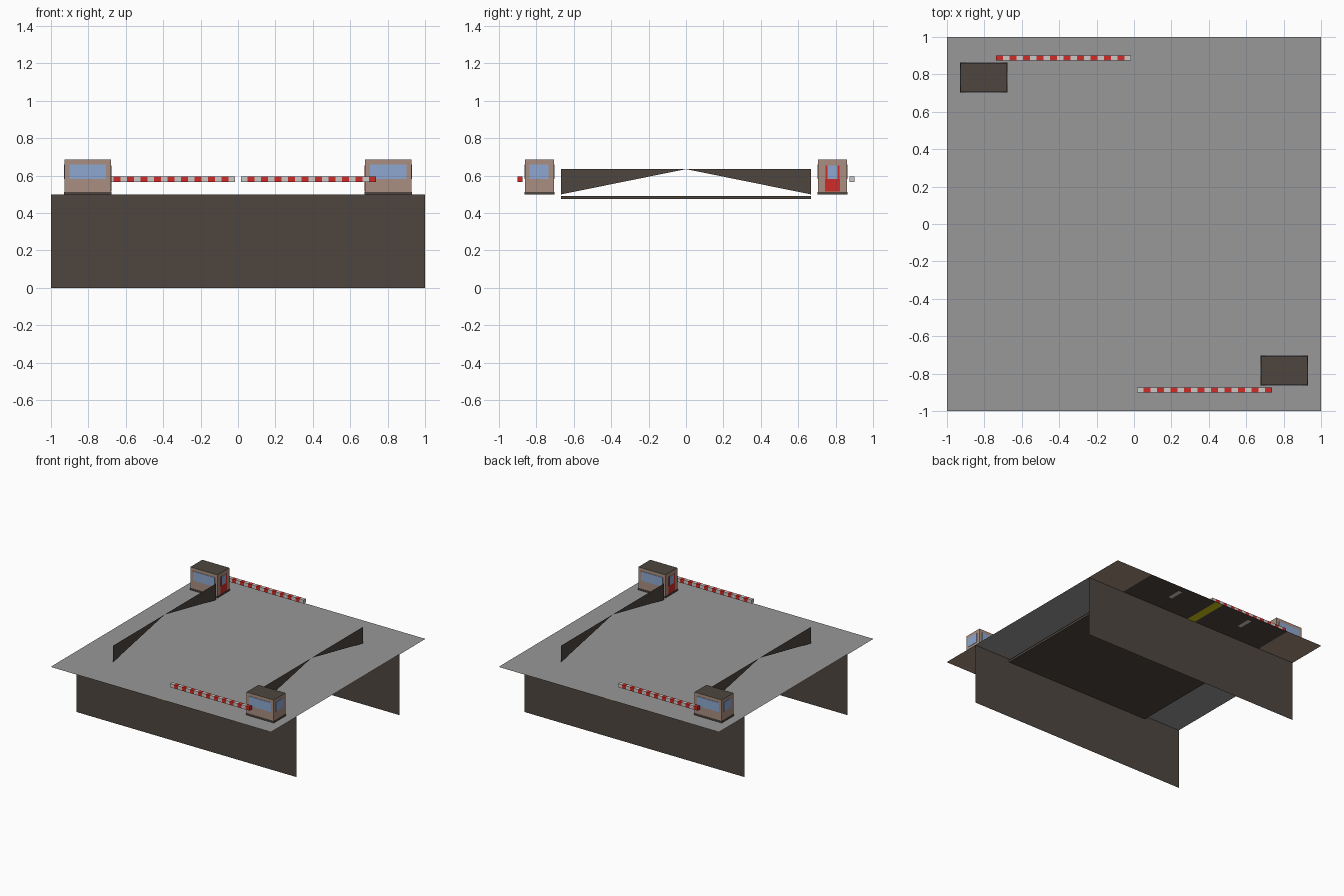
import bpy, bmesh
from mathutils import Matrix, Vector

if "Cube" in bpy.data.objects:
    bpy.data.objects.remove(bpy.data.objects["Cube"])


def material(name, rgb):
    m = bpy.data.materials.new(name)
    lin = [((c / 255 + 0.055) / 1.055) ** 2.4 for c in rgb]
    m.diffuse_color = (*lin, 1)
    m.use_nodes = True
    m.node_tree.nodes["Principled BSDF"].inputs["Base Color"].default_value = m.diffuse_color
    return m


MAT = {
    "dark": material("dark brown", (78, 70, 63)),
    "grey": material("deck grey", (152, 152, 152)),
    "tan": material("tan brick", (170, 143, 129)),
    "blue": material("window blue", (142, 168, 208)),
    "red": material("barrier red", (208, 44, 40)),
    "white": material("barrier white", (204, 202, 200)),
    "yellow": material("line yellow", (205, 198, 20)),
}


def finish(name, bm, mats):
    me = bpy.data.meshes.new(name)
    bm.to_mesh(me)
    bm.free()
    for m in mats:
        me.materials.append(MAT[m])
    ob = bpy.data.objects.new(name, me)
    bpy.context.collection.objects.link(ob)
    return ob


def add_box(bm, lo, hi, index=0):
    """Axis-aligned box between two opposite corners."""
    lo, hi = Vector(lo), Vector(hi)
    size = hi - lo
    mat = Matrix.Translation((lo + hi) / 2) @ Matrix.Diagonal((*size, 1))
    vs = bmesh.ops.create_cube(bm, size=1, matrix=mat)["verts"]
    for f in {f for v in vs for f in v.link_faces}:
        f.material_index = index


def box(name, lo, hi, mat):
    bm = bmesh.new()
    add_box(bm, lo, hi)
    return finish(name, bm, [mat])


def sheet(name, polys, mat):
    """Flat polygons without thickness."""
    bm = bmesh.new()
    for pts in polys:
        bm.faces.new([bm.verts.new(p) for p in pts])
    return finish(name, bm, [mat])


def flat(x0, y0, x1, y1, z):
    return [(x0, y0, z), (x1, y0, z), (x1, y1, z), (x0, y1, z)]


E = 0.667   # edge of roadway, walls and trusses
TOP = 0.5   # deck height

# Deck, with the painted roadway lying just beneath it
sheet("deck", [flat(-1, -1, 1, 1, TOP)], "grey")
sheet("roadway", [flat(-E, -1, E, 1, TOP - .003)], "dark")
sheet("pavements", [flat(*r, TOP - .003) for r in
      ((-1, -1, -E, -E), (E, -1, 1, -E), (-1, E, -E, 1), (E, E, 1, 1))], "tan")
sheet("centre_line", [flat(-.035, -1, .035, 1, TOP - .006)], "yellow")
sheet("lane_dashes", [flat(x - .017, y - .06, x + .017, y + .06, TOP - .006)
      for x in (-.34, .34) for y in (-.89, -.53, -.18, .18, .53, .89)], "white")

# Panel under the middle of the deck
box("under_panel", (-E, -E, .475), (E, E, TOP - .008), "dark")

# Support walls and side railings
for s, side in ((-1, "a"), (1, "b")):
    sheet("support_wall_" + side,
          [[(-1, s * E, 0), (1, s * E, 0), (1, s * E, TOP), (-1, s * E, TOP)]], "dark")
    sheet("railing_" + side,
          [[(s * E, t * E, TOP), (s * E, t * E, .635), (s * E, 0, .635)]
           for t in (-1, 1)], "dark")


def booth(suffix):
    x0, x1, y0, y1, z1 = .68, .927, -.86, -.706, .687
    g = .003  # thickness of plates
    # Walls with dark roof
    bm = bmesh.new()
    add_box(bm, (x0, y0, TOP), (x1, y1, z1))
    for f in bm.faces:
        f.material_index = int(f.normal.z > .5)
    body = finish("booth_" + suffix, bm, ["tan", "dark"])
    # Dark skirting
    base = box("booth_base_" + suffix, (x0 - g, y0 - g, TOP), (x1 + g, y1 + g, .513), "dark")
    # Windows on all four sides
    bm = bmesh.new()
    add_box(bm, (x0 + .025, y0 - g, .583), (x1 - .025, y1 + g, .66))
    add_box(bm, (x1 - g, y0 + .023, .583), (x1 + g, y1 - .03, .66))
    ym = (y0 + y1) / 2
    add_box(bm, (x0 - g, ym - .026, .583), (x0 + g, ym + .026, .655))
    windows = finish("booth_windows_" + suffix, bm, ["blue"])
    # Red barrier housing on the inner side
    bm = bmesh.new()
    add_box(bm, (x0 - g, ym - .041, .515), (x0, ym + .041, .583))
    for t in (-1, 1):
        a, b = sorted((ym + t * .026, ym + t * .038))
        add_box(bm, (x0 - g, a, .583), (x0, b, .655))
    housing = finish("barrier_housing_" + suffix, bm, ["red"])
    # Striped barrier arm
    bm = bmesh.new()
    n, a0, a1 = 20, .015, .737
    step = (a1 - a0) / n
    for i in range(n):
        add_box(bm, (a0 + i * step, -.902, .565), (a0 + (i + 1) * step, -.873, .595), i % 2)
    arm = finish("barrier_arm_" + suffix, bm, ["white", "red"])
    return body, base, windows, housing, arm


# Front booth, and the same turned half round at the back
booth("front")
for ob in booth("back"):
    ob.data.transform(Matrix.Diagonal((-1, -1, 1, 1)))
